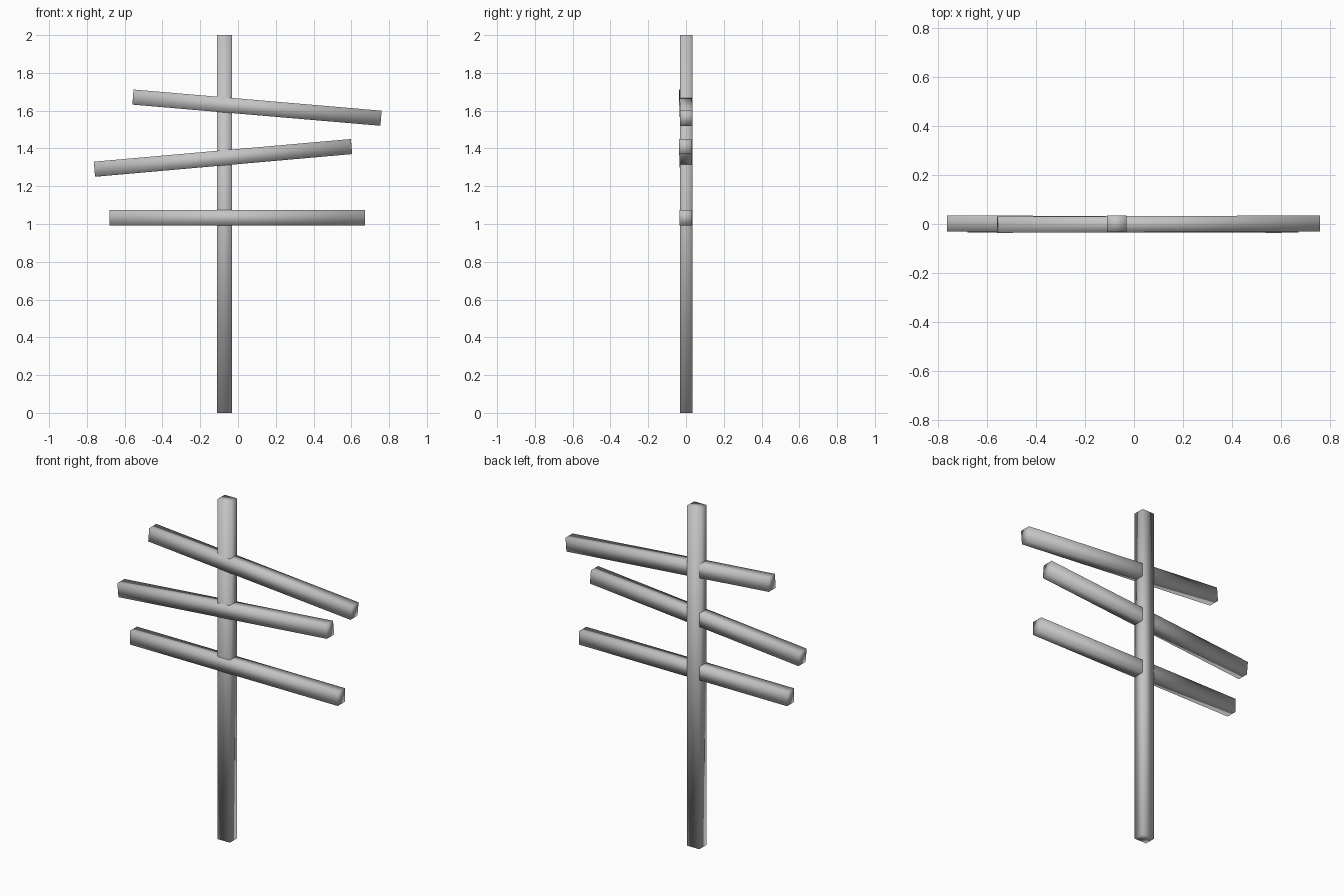
import bpy
import math
from mathutils import Vector

if "Cube" in bpy.data.objects:
    bpy.data.objects.remove(bpy.data.objects["Cube"], do_unlink=True)

THICK = 0.08   # face width of every timber
DEPTH = 0.066  # front-to-back depth

# Plain grey timber
grey = bpy.data.materials.new("plain_grey")
grey.use_nodes = True
grey.diffuse_color = (0.55, 0.55, 0.55, 1)
grey.node_tree.nodes["Principled BSDF"].inputs["Base Color"].default_value = (0.55, 0.55, 0.55, 1)


def timber(name, size, centre, rotation=(0, 0, 0)):
    """Softly shaded rectangular timber."""
    bpy.ops.mesh.primitive_cube_add(size=1, location=centre, rotation=rotation)
    obj = bpy.context.object
    obj.name = name
    obj.scale = size
    bpy.ops.object.transform_apply(location=False, rotation=False, scale=True)
    bpy.ops.object.shade_smooth()
    obj.data.materials.append(grey)
    return obj


def crossbar(name, start, end):
    """Timber running between two end centres."""
    a, b = Vector(start), Vector(end)
    d = b - a
    pitch = -math.atan2(d.z, math.hypot(d.x, d.y))
    yaw = math.atan2(d.y, d.x)
    return timber(name, (d.length, DEPTH, THICK), (a + b) / 2, (0, pitch, yaw))


# Upright post
timber("post", (THICK, DEPTH, 2), (-0.071, 0.001, 1))

# Three crossbars, the upper two tilted in opposite directions
crossbar("lower_crossbar", (-0.68, -0.001, 1.033), (0.673, -0.001, 1.033))
crossbar("middle_crossbar", (-0.76, 0.002, 1.29), (0.601, -0.003, 1.41))
crossbar("upper_crossbar", (-0.556, -0.003, 1.672), (0.757, 0.002, 1.56))
